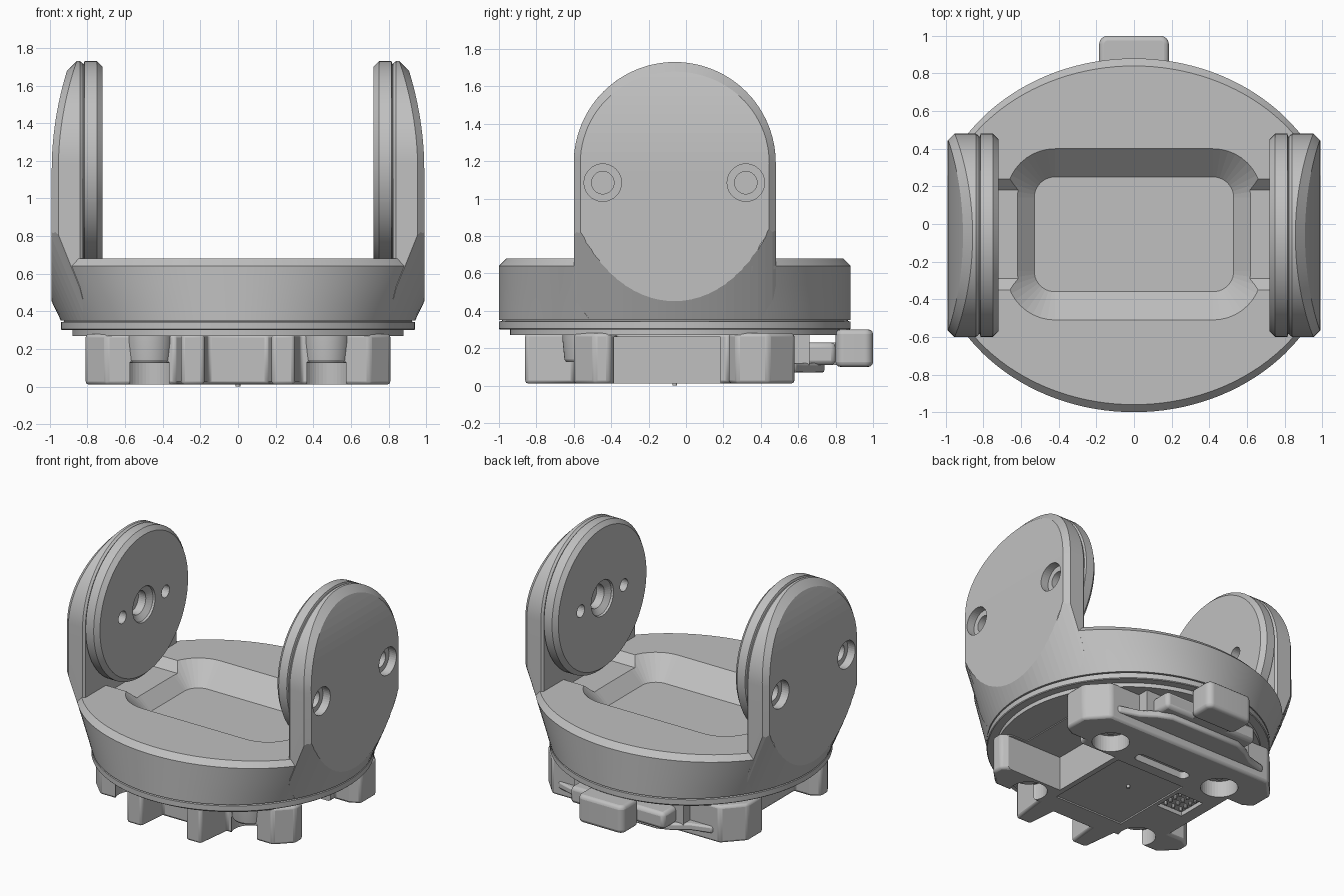
import bpy, bmesh
from math import sin, cos, pi, radians

cube = bpy.data.objects.get("Cube")
if cube:
    bpy.data.objects.remove(cube)

grey = bpy.data.materials.new("mid_grey")
grey.use_nodes = True
grey.diffuse_color = (0.53, 0.53, 0.53, 1)
grey.node_tree.nodes["Principled BSDF"].inputs["Base Color"].default_value = (0.53, 0.53, 0.53, 1)

CY = -0.06     # y of the turntable axis
HUB_Z = 1.19   # height of the fork axis


def loft(name, rings, cutter=False):
    """Skin a list of equal-length point rings and cap both ends."""
    bm = bmesh.new()
    vs = [[bm.verts.new(p) for p in ring] for ring in rings]
    n = len(rings[0])
    for a, b in zip(vs, vs[1:]):
        for i in range(n):
            j = (i + 1) % n
            bm.faces.new((a[i], a[j], b[j], b[i]))
    bm.faces.new(vs[0])
    bm.faces.new(vs[-1])
    bmesh.ops.recalc_face_normals(bm, faces=bm.faces)
    me = bpy.data.meshes.new(name)
    bm.to_mesh(me)
    bm.free()
    me.materials.append(grey)
    ob = bpy.data.objects.new(name, me)
    bpy.context.scene.collection.objects.link(ob)
    if cutter:
        ob.hide_render = True
        ob.hide_set(True)
        ob.display_type = 'WIRE'
    return ob


def oval_z(name, profile, limit=9, n=128, cutter=False):
    """Stack (z, x radius, y radius) ovals on the turntable axis, flattened at x = limit."""
    return loft(name, [[(max(-limit, min(limit, rx * cos(2 * pi * i / n))), CY + ry * sin(2 * pi * i / n), z)
                        for i in range(n)] for z, rx, ry in profile], cutter)


def turned_z(name, profile, x=0, y=CY, n=96, cutter=False):
    """Turn (z, radius) pairs about a vertical axis."""
    return loft(name, [[(x + r * cos(2 * pi * i / n), y + r * sin(2 * pi * i / n), z)
                        for i in range(n)] for z, r in profile], cutter)


def turned_x(name, profile, y=CY, z=HUB_Z, n=72, cutter=False):
    """Turn (x, radius) pairs about a sideways axis."""
    return loft(name, [[(x, y + r * cos(2 * pi * i / n), z + r * sin(2 * pi * i / n))
                        for i in range(n)] for x, r in profile], cutter)


def prism(name, outline, z0, z1, cutter=False):
    return loft(name, [[(x, y, z) for x, y in outline] for z in (z0, z1)], cutter)


def box(name, x0, x1, y0, y1, z0, z1, cutter=False):
    return prism(name, [(x0, y0), (x1, y0), (x1, y1), (x0, y1)], z0, z1, cutter)


def rounded(hx, y0, y1, r, z, n=10):
    """Rounded rectangle ring."""
    pts = []
    for k, (cx, cy) in enumerate([(hx - r, y1 - r), (r - hx, y1 - r), (r - hx, y0 + r), (hx - r, y0 + r)]):
        for i in range(n + 1):
            a = pi / 2 * (k + i / n)
            pts.append((cx + r * cos(a), cy + r * sin(a), z))
    return pts


def boolean(ob, other, op='DIFFERENCE'):
    m = ob.modifiers.new(op.lower(), 'BOOLEAN')
    m.object, m.operation, m.solver = other, op, 'EXACT'


def bevel(ob, width, segments=2):
    m = ob.modifiers.new("bevel", 'BEVEL')
    m.width, m.segments, m.limit_method, m.angle_limit = width, segments, 'ANGLE', radians(35)


def mirror(ob):
    ob.modifiers.new("mirror", 'MIRROR')


def flare(z):
    """Sideways radius of the body, widening with height."""
    return 0.94 + 0.483 * (z - 0.352)


# Round flange, and the body that flares sideways with a chamfered rim
turned_z("flange", [(0.30, 0.935), (0.305, 0.94), (0.343, 0.94), (0.345, 0.925), (0.36, 0.925)], n=128)
body = oval_z("flared_body", [(0.352, flare(0.352), 0.94), (0.44, flare(0.44), 0.94), (0.54, flare(0.54), 0.94),
                              (0.64, flare(0.64), 0.94), (0.68, flare(0.68) - 0.04, 0.90)], limit=0.98)
pocket = loft("pocket_cutter", [rounded(0.53 + d, -0.36 - d, 0.25 + d, 0.11 + d, 0.53 + d)
                                for d in (0, 0.17)], True)
boolean(body, pocket)
for s in (-1, 1):
    # channel with sloping walls leading to the pivot disc
    channel = loft("channel_cutter", [[(s * x, -0.29, 0.62), (s * x, 0.18, 0.62),
                                       (s * x, 0.26, 0.70), (s * x, -0.37, 0.70)]
                                      for x in (0.52, 0.9)], True)
    boolean(body, channel)


# Fork arm: chamfered slab trimmed by a bowed outer face and the body's flare
def bow(z):
    return 0.99 - 0.29 * max(0, z - 1.15) ** 2


def arch(inset, x=None, shift=0):
    """Arch outline at a fixed x, or following the bowed face."""
    r = 0.54 - inset
    pts = [(CY + r, 0.352, 0.352)]
    for i in range(49):
        c, s = cos(pi * i / 48), sin(pi * i / 48)
        pts.append((CY + r * c, HUB_Z + r * s, HUB_Z + 0.54 * s))
    pts.append((CY - r, 0.352, 0.352))
    return [(bow(zb) + shift if x is None else x, y, z) for y, z, zb in pts]


arm = loft("fork_arms", [arch(0.012, 0.825), arch(0, 0.84), arch(0, shift=-0.035),
                         arch(0.055, shift=0.02), arch(0.055, 1.2)])
steps = [1.15 + 0.05 * i for i in range(13)]
side = [(0.6, 0.2), (0.99, 0.2)] + [(bow(z), z) for z in steps] + [(0.6, steps[-1])]
bow_trim = loft("bow_trimmer", [[(x, y, z) for x, z in side] for y in (-0.9, 0.8)], True)
cone_trim = oval_z("flare_trimmer", [(z, flare(z) + 0.002, 0.942) for z in (0.30, 2.0)], cutter=True)
boolean(arm, bow_trim, 'INTERSECT')
boolean(arm, cone_trim, 'INTERSECT')
for y in (-0.445, 0.32):
    boolean(arm, turned_x("bolt_cutter", [(1.1, 0.10), (0.93, 0.10), (0.93, 0.06), (0.87, 0.06)],
                          y, 1.085, 40, True))
mirror(arm)

# Pivot discs on the inner faces of the arms
disc = turned_x("pivot_discs", [(0.72, 0.51), (0.75, 0.54), (0.815, 0.54), (0.82, 0.525), (0.835, 0.525)])
boolean(disc, turned_x("countersink_cutter", [(0.70, 0.135), (0.735, 0.125), (0.765, 0.085),
                                              (0.825, 0.085)], n=40, cutter=True))
for d in (-0.25, 0.25):
    boolean(disc, turned_x("pin_hole_cutter", [(0.70, 0.045), (0.825, 0.045)], CY + d, n=24, cutter=True))
mirror(disc)

# Stepped ring below the flange
turned_z("lower_ring", [(0.27, 0.88), (0.31, 0.88)])

# Toothed base with side recesses, the left one deeper
half = [(0.16, -0.64), (0.18, -0.86), (0.30, -0.86), (0.33, -0.60), (0.70, -0.60), (0.81, -0.49),
        (0.81, -0.41), (0.74, -0.37), (0.62, -0.37), (0.62, 0.23), (0.74, 0.23), (0.81, 0.27),
        (0.81, 0.44), (0.68, 0.58)]
base = prism("toothed_base", half + [(-x, y) for x, y in reversed(half)], 0.01, 0.28)
bevel(base, 0.018)
for s in (-1, 1):
    for y in (-0.53, 0.32):
        boolean(base, turned_z("screw_well_cutter", [(-0.05, 0.125), (0.13, 0.125)], s * 0.47, y, 40, True))
boolean(base, box("recess_cutter", 0.32, 0.9, -0.385, 0.185, -0.05, 0.26, True))
boolean(base, box("panel_cutter", -0.28, 0.28, -0.47, 0.17, -0.05, 0.02, True))
boolean(base, loft("slot_cutter", [rounded(0.22, 0.25, 0.33, 0.035, z) for z in (-0.05, 0.06)], True))
boolean(base, box("contact_cutter", -0.52, -0.31, -0.13, 0.09, -0.05, 0.04, True))

# Screw bosses, screws and contact pins
for s in (-1, 1):
    turned_z("front_boss", [(0.125, 0.11), (0.14, 0.12), (0.24, 0.13), (0.28, 0.13)], s * 0.47, -0.53, 40)
    turned_z("rear_screw", [(0.08, 0.025), (0.14, 0.025)], s * 0.47, 0.32, 16)
for i in range(3):
    for j in range(4):
        turned_z("contact_pin", [(0.015, 0.012), (0.05, 0.012)], -0.48 + 0.065 * i, -0.09 + 0.05 * j, 10)
turned_z("centre_nub", [(0, 0.012), (0.03, 0.012)], n=12)

# Rear catch: shelf, stem and thumb tab
shelf_half = [(0.66, 0.50), (0.62, 0.59), (0.48, 0.63), (0.38, 0.70), (0.28, 0.74)]
shelf = prism("rear_shelf", shelf_half + [(-x, y) for x, y in reversed(shelf_half)], 0.07, 0.12)
bevel(shelf, 0.012)
box("rear_shelf_web", -0.44, 0.44, 0.50, 0.66, 0.11, 0.28)
stem = box("catch_stem", -0.38, 0.38, 0.56, 0.80, 0.11, 0.23)
bevel(stem, 0.025)
box("catch_link", -0.14, 0.14, 0.70, 0.90, 0.11, 0.23)
tab = loft("thumb_tab", [rounded(0.185, 0.80, 1.0, 0.045, z) for z in (0.10, 0.30)])
bevel(tab, 0.025, 3)

# Smooth the curved faces, keep hard edges
bpy.ops.object.select_all(action='DESELECT')
for ob in bpy.context.scene.objects:
    if ob.type == 'MESH' and not ob.hide_render:
        ob.select_set(True)
        bpy.context.view_layer.objects.active = ob
bpy.ops.object.shade_smooth_by_angle(angle=radians(25))
